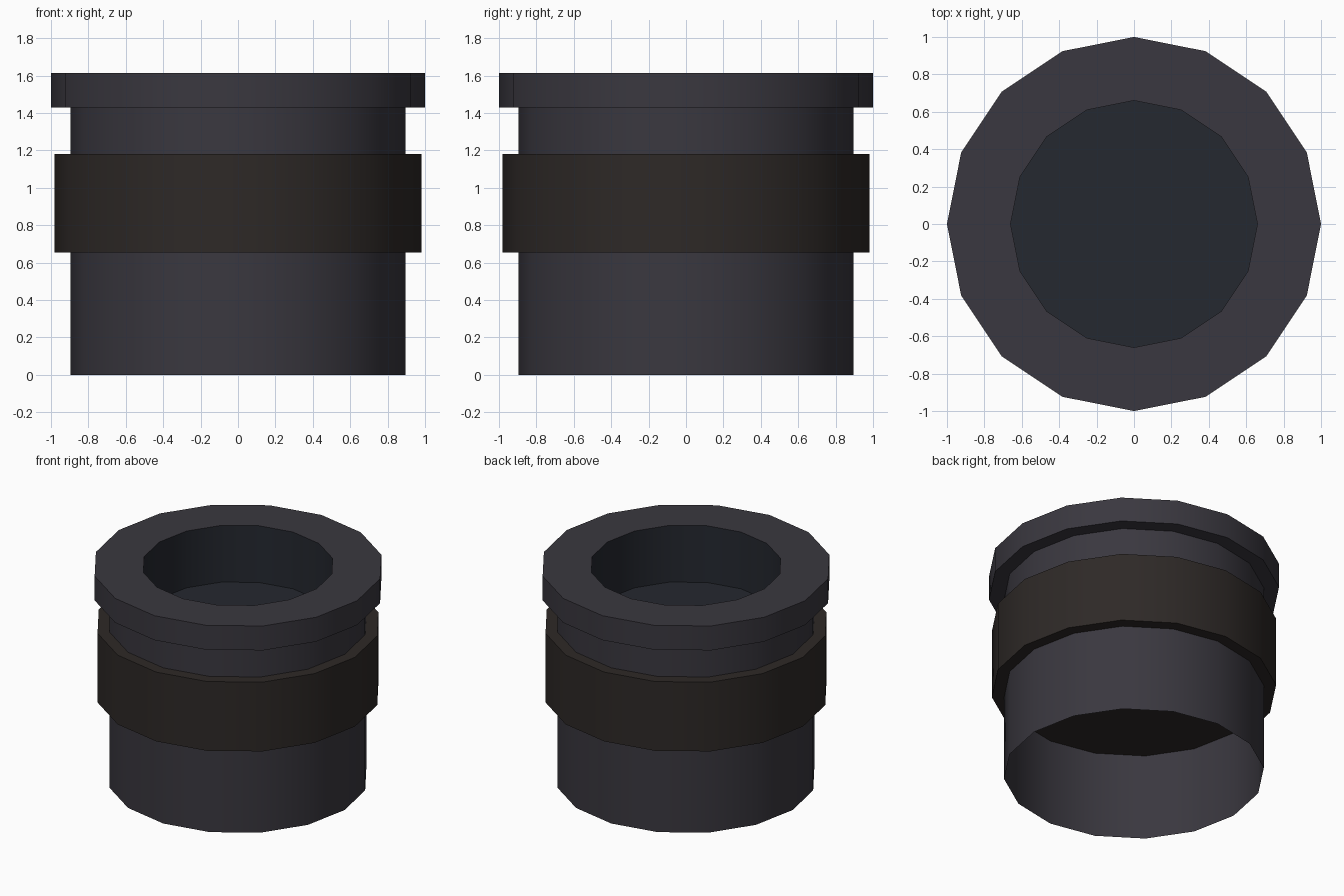
import bpy, bmesh, math

if "Cube" in bpy.data.objects:
    bpy.data.objects.remove(bpy.data.objects["Cube"])

SIDES = 16


def material(name, rgb):
    m = bpy.data.materials.new(name)
    m.diffuse_color = (*rgb, 1)
    m.use_nodes = True
    m.node_tree.nodes["Principled BSDF"].inputs["Base Color"].default_value = m.diffuse_color
    return m


def lathe(name, profile, mat):
    """Revolve (radius, z) points into a 16-sided part; radius 0 at an end closes it with a cap."""
    bm = bmesh.new()
    rings = []
    for r, z in profile:
        if r > 0:
            rings.append([bm.verts.new((r * math.cos(a), r * math.sin(a), z))
                          for a in (2 * math.pi * i / SIDES for i in range(SIDES))])
        else:
            rings.append(None)
    for lo, hi in zip(rings, rings[1:]):
        if lo is None:
            bm.faces.new(hi[::-1])
        elif hi is None:
            bm.faces.new(lo)
        else:
            for i in range(SIDES):
                j = (i + 1) % SIDES
                bm.faces.new((lo[i], lo[j], hi[j], hi[i]))
    mesh = bpy.data.meshes.new(name)
    bm.to_mesh(mesh)
    bm.free()
    obj = bpy.data.objects.new(name, mesh)
    bpy.context.collection.objects.link(obj)
    mesh.materials.append(mat)
    bpy.context.view_layer.objects.active = obj
    bpy.ops.object.select_all(action='DESELECT')
    obj.select_set(True)
    bpy.ops.object.shade_smooth_by_angle(angle=math.radians(35))
    return obj


shell = material("dark_grey", (0.042, 0.039, 0.050))
brown = material("dark_brown", (0.027, 0.022, 0.020))
slate = material("dark_slate", (0.018, 0.021, 0.029))

# Sleeve, open at the bottom, with the overhanging flange on top
lathe("sleeve_and_flange",
      [(0.895, 0), (0.895, 1.43), (1.0, 1.43), (1.0, 1.615), (0.66, 1.615)], shell)

# Solid collar that also closes off the inside of the sleeve
lathe("collar", [(0, 0.655), (0.98, 0.655), (0.98, 1.18), (0, 1.18)], brown)

# Recessed well inside the flange
lathe("well", [(0.66, 1.615), (0.66, 1.185), (0, 1.185)], slate)
